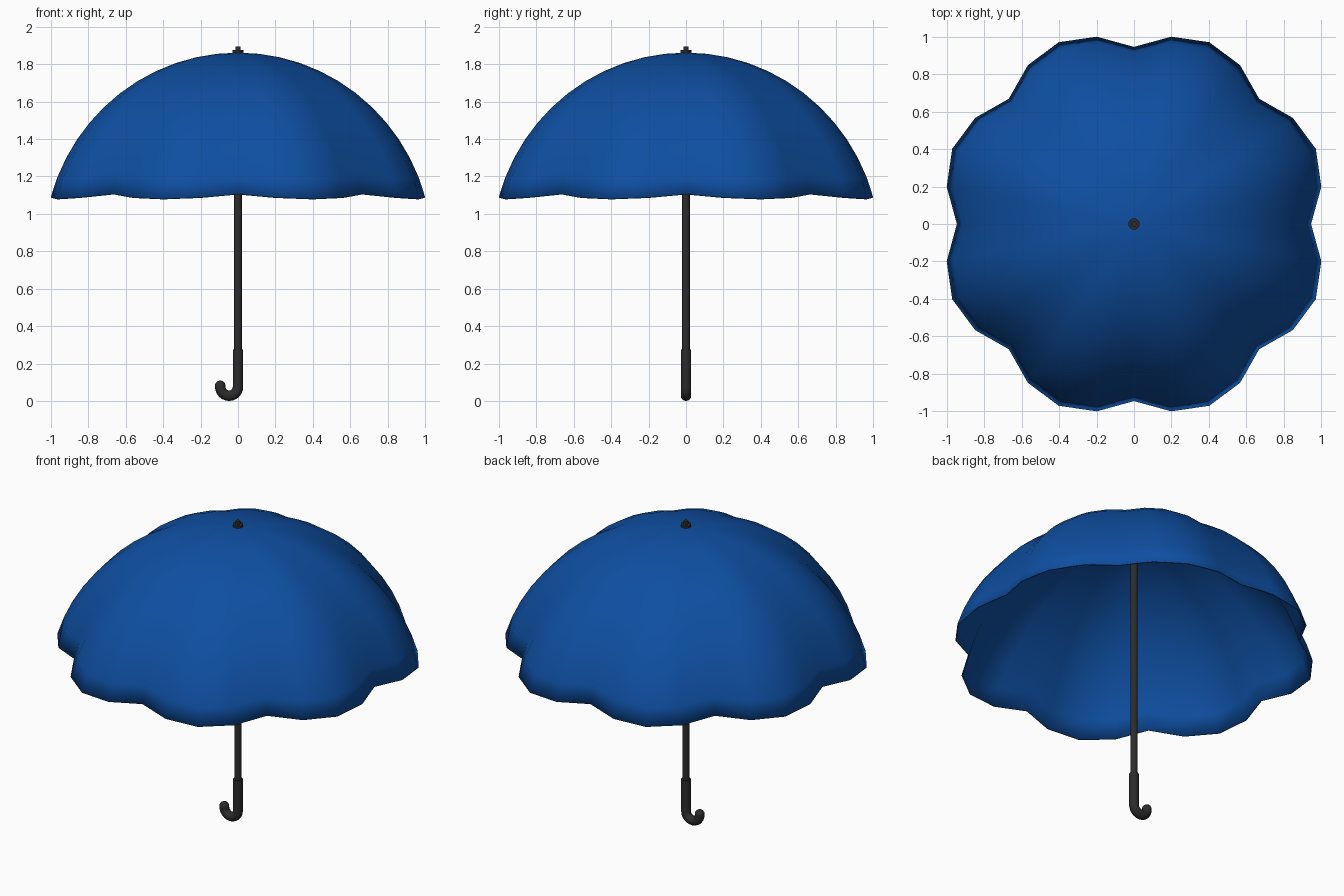
import bpy, bmesh, math
from mathutils import Vector

if "Cube" in bpy.data.objects:
    bpy.data.objects.remove(bpy.data.objects["Cube"])


def material(name, rgb):
    m = bpy.data.materials.new(name)
    m.diffuse_color = (*rgb, 1)
    m.use_nodes = True
    m.node_tree.nodes["Principled BSDF"].inputs["Base Color"].default_value = m.diffuse_color
    return m


BLUE = material("canopy blue", (0.0045, 0.078, 0.36))
BLACK = material("soft black", (0.025, 0.025, 0.025))


def finish(bm, name, mat, angle=35):
    bmesh.ops.recalc_face_normals(bm, faces=bm.faces)
    me = bpy.data.meshes.new(name)
    bm.to_mesh(me)
    bm.free()
    me.materials.append(mat)
    ob = bpy.data.objects.new(name, me)
    bpy.context.collection.objects.link(ob)
    bpy.ops.object.select_all(action='DESELECT')
    ob.select_set(True)
    bpy.context.view_layer.objects.active = ob
    bpy.ops.object.shade_smooth_by_angle(angle=math.radians(angle))
    return ob


def tube(name, path, mat, sides=16):
    """Sweep a circle along (x, z, radius) points lying in the xz plane."""
    bm = bmesh.new()
    pts = [Vector((x, 0, z)) for x, z, r in path]
    rings = []
    for i, p in enumerate(pts):
        t = (pts[min(i + 1, len(pts) - 1)] - pts[max(i - 1, 0)]).normalized()
        side = Vector((0, 1, 0)).cross(t)
        rings.append([bm.verts.new(p + path[i][2] * (
            side * math.cos(2 * math.pi * k / sides)
            + Vector((0, 1, 0)) * math.sin(2 * math.pi * k / sides)))
            for k in range(sides)])
    for a, b in zip(rings, rings[1:]):
        for k in range(sides):
            n = (k + 1) % sides
            bm.faces.new((a[k], a[n], b[n], b[k]))
    bm.faces.new(rings[0])
    bm.faces.new(rings[-1])
    return finish(bm, name, mat)


# Canopy: spherical cap with eight bulging panels between the rib seams
SEG, RINGS = 32, 12
R, CZ, PHI = 0.971, 0.891, math.radians(77.2)
bm = bmesh.new()
apex = bm.verts.new((0, 0, CZ + R))
prev = None
for j in range(1, RINGS + 1):
    t = j / RINGS
    ring = []
    for k in range(SEG):
        a = 2 * math.pi * k / SEG
        bulge = abs(math.sin(4 * a)) * t
        r = R * math.sin(PHI * t) + 0.105 * bulge
        z = CZ + R * math.cos(PHI * t) - 0.026 * bulge * t
        ring.append(bm.verts.new((r * math.cos(a), r * math.sin(a), z)))
    for k in range(SEG):
        n = (k + 1) % SEG
        if prev:
            bm.faces.new((prev[k], ring[k], ring[n], prev[n]))
        else:
            bm.faces.new((apex, ring[k], ring[n]))
    prev = ring
canopy = finish(bm, "canopy", BLUE, 30)
thick = canopy.modifiers.new("cloth thickness", 'SOLIDIFY')
thick.thickness = 0.008
thick.offset = -1

# Shaft
tube("shaft", [(0, 0.2, 0.021), (0, 1.858, 0.021)], BLACK)

# Handle: straight grip, J hook and rounded end
H, HR = 0.0475, 0.028
path = [(0, 0.275, HR)]
for i in range(13):
    a = math.pi * i / 12
    path.append((-H + H * math.cos(a), 0.0755 - H * math.sin(a), HR))
for i in range(6):
    a = math.radians(16 * i)
    path.append((-2 * H, 0.081 + HR * math.sin(a), HR * math.cos(a)))
tube("handle", path, BLACK)

# Tip: flat cap with a small knob
tube("tip_cap", [(0, 1.853, 0.03), (0, 1.875, 0.03)], BLACK)
tube("tip_knob", [(0, 1.87, 0.014), (0, 1.895, 0.014)], BLACK)
